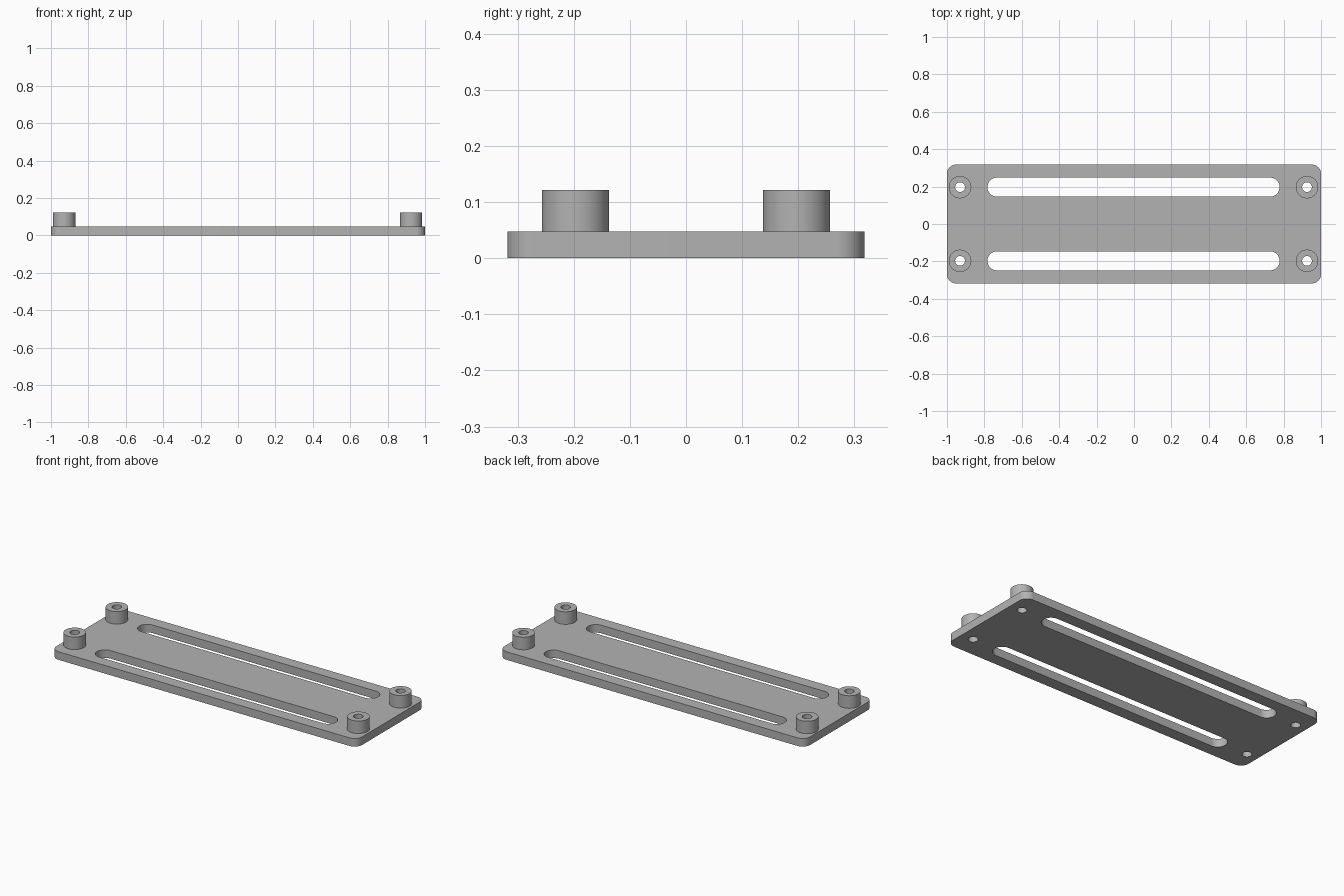
import bpy, bmesh, math
from mathutils import Vector

cube = bpy.data.objects.get("Cube")
if cube:
    bpy.data.objects.remove(cube, do_unlink=True)

HALF_LENGTH, HALF_WIDTH, CORNER = 1.0, 0.318, 0.05
PLATE_TOP, BOSS_TOP = 0.048, 0.122
ROW_Y, SHIFT_X = 0.197, -0.0025
BOSS_X, BOSS_R, HOLE_R = 0.9275, 0.06, 0.026
SLOT_HALF, SLOT_R = 0.781, 0.051

grey = bpy.data.materials.new("light grey")
grey.use_nodes = True
grey.diffuse_color = (0.45, 0.45, 0.45, 1)
grey.node_tree.nodes["Principled BSDF"].inputs["Base Color"].default_value = grey.diffuse_color


def rounded_loop(cx, cy, hx, hy, r, steps=12):
    """Rounded rectangle; becomes a slot or a circle when r reaches the half size."""
    points = []
    for quarter, (sx, sy) in enumerate([(1, 1), (-1, 1), (-1, -1), (1, -1)]):
        for i in range(steps + 1):
            a = math.pi / 2 * (quarter + i / steps)
            p = Vector((cx + sx * (hx - r) + r * math.cos(a),
                        cy + sy * (hy - r) + r * math.sin(a), 0))
            if not points or (p - points[-1]).length > 1e-5:
                points.append(p)
    if (points[0] - points[-1]).length < 1e-5:
        points.pop()
    return points


def circle(cx, cy, r):
    return rounded_loop(cx, cy, r, r, r)


def extrude_profile(name, loops, z0, z1, open_bottom=False):
    """Fill an outline with holes and extrude it upwards."""
    bm = bmesh.new()
    for loop in loops:
        verts = [bm.verts.new((p.x, p.y, z0)) for p in loop]
        for a, b in zip(verts, verts[1:] + verts[:1]):
            bm.edges.new((a, b))
    bmesh.ops.triangle_fill(bm, use_beauty=True, edges=bm.edges[:], normal=(0, 0, 1))
    result = bmesh.ops.extrude_face_region(bm, geom=bm.faces[:], use_keep_orig=True)
    top = [g for g in result["geom"] if isinstance(g, bmesh.types.BMVert)]
    bmesh.ops.translate(bm, verts=top, vec=(0, 0, z1 - z0))
    bmesh.ops.recalc_face_normals(bm, faces=bm.faces[:])
    if open_bottom:
        hidden = [f for f in bm.faces if f.normal.z < -0.9]
        bmesh.ops.delete(bm, geom=hidden, context="FACES")
    mesh = bpy.data.meshes.new(name)
    bm.to_mesh(mesh)
    bm.free()
    mesh.materials.append(grey)
    obj = bpy.data.objects.new(name, mesh)
    bpy.context.collection.objects.link(obj)
    bpy.ops.object.select_all(action="DESELECT")
    obj.select_set(True)
    bpy.context.view_layer.objects.active = obj
    bpy.ops.object.shade_smooth_by_angle(angle=math.radians(30))
    return obj


corners = [(ex, ey, SHIFT_X + sx * BOSS_X, sy * ROW_Y)
           for ex, sx in (("left", 1), ("right", -1))
           for ey, sy in (("front", -1), ("back", 1))]

# Base plate with two long slots and four screw holes
profile = [rounded_loop(0, 0, HALF_LENGTH, HALF_WIDTH, CORNER)]
profile += [rounded_loop(SHIFT_X, s * ROW_Y, SLOT_HALF, SLOT_R, SLOT_R) for s in (-1, 1)]
profile += [circle(x, y, HOLE_R) for _, _, x, y in corners]
extrude_profile("base_plate", profile, 0, PLATE_TOP)

# Hollow standoffs over the screw holes
for ex, ey, x, y in corners:
    extrude_profile(f"{ey}_{ex}_standoff", [circle(x, y, BOSS_R), circle(x, y, HOLE_R)],
                    PLATE_TOP, BOSS_TOP, open_bottom=True)
